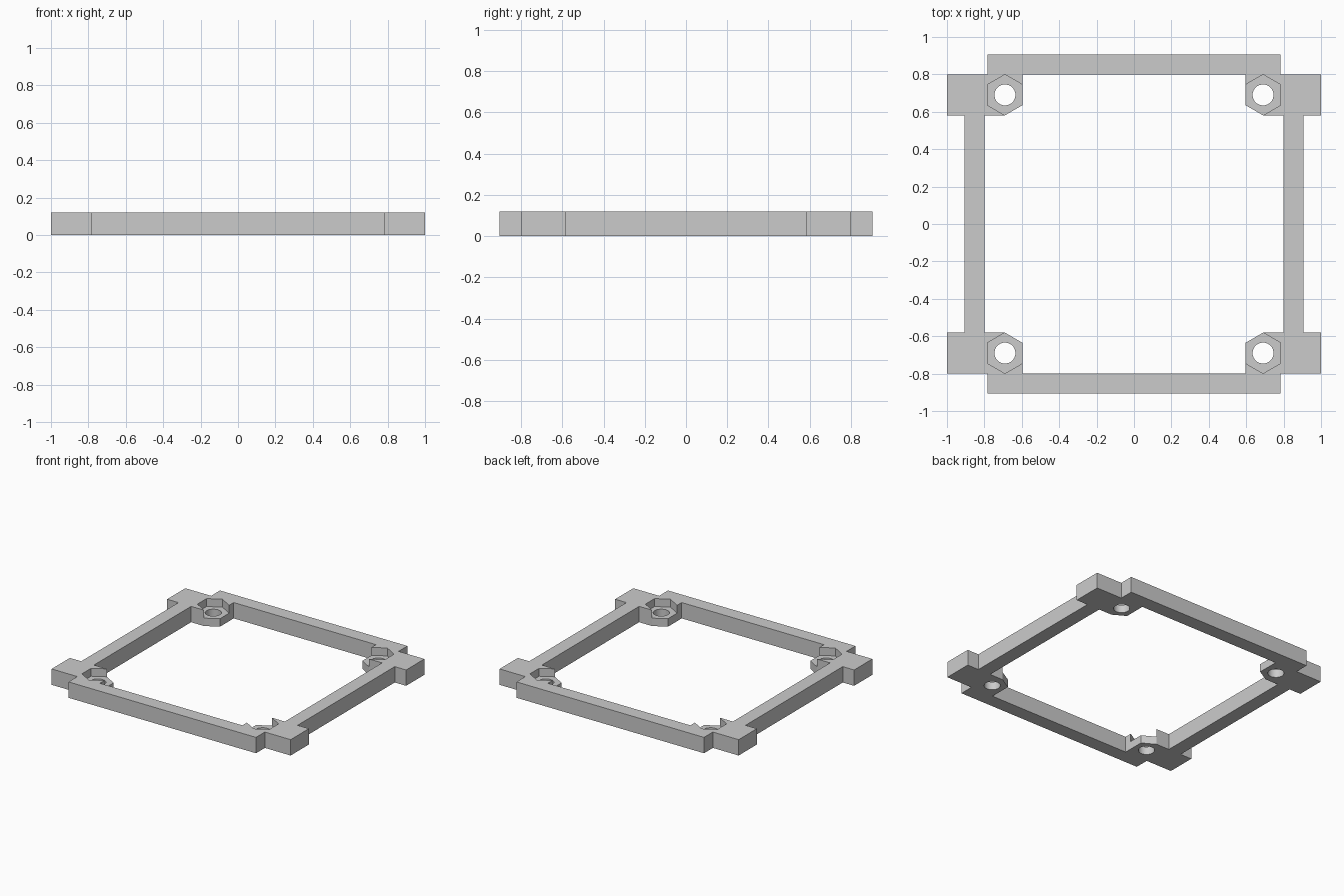
import bpy, bmesh, math

if "Cube" in bpy.data.objects:
    bpy.data.objects.remove(bpy.data.objects["Cube"], do_unlink=True)

HEIGHT = 0.12       # frame thickness
FLOOR = 0.06        # bottom of the nut pockets
C = 0.69            # screw centre, same in x and y
R = 0.109           # nut corner radius
A = R * math.cos(math.pi / 6)
HOLE = 0.056
LOW, HIGH = C - R, C + R
RAIL = 0.905        # outer side of the rails

grey = bpy.data.materials.new("plain grey")
grey.use_nodes = True
colour = (0.6, 0.6, 0.6, 1)
grey.diffuse_color = colour
grey.node_tree.nodes["Principled BSDF"].inputs["Base Color"].default_value = colour


def prism(name, loops, z0, z1):
    """Extrude one or more closed outlines from z0 to z1."""
    bm = bmesh.new()
    for loop in loops:
        face = bm.faces.new([bm.verts.new((x, y, z0)) for x, y in loop])
        top = bmesh.ops.extrude_face_region(bm, geom=[face])["geom"]
        for v in top:
            if isinstance(v, bmesh.types.BMVert):
                v.co.z = z1
    bmesh.ops.recalc_face_normals(bm, faces=bm.faces)
    mesh = bpy.data.meshes.new(name)
    bm.to_mesh(mesh)
    bm.free()
    mesh.materials.append(grey)
    obj = bpy.data.objects.new(name, mesh)
    bpy.context.collection.objects.link(obj)
    return obj


def mirror_quarter(q):
    """Turn a first-quadrant path (top to side) into a full closed outline."""
    return (q + [(x, -y) for x, y in reversed(q)]
            + [(-x, -y) for x, y in q] + [(-x, y) for x, y in reversed(q)])


def four(loop):
    return [[(sx * x, sy * y) for x, y in loop] for sx in (1, -1) for sy in (1, -1)]


# Frame outline with four rails and corner ears
outer = mirror_quarter([(C + A, RAIL), (C + A, HIGH), (1, HIGH), (1, LOW), (RAIL, LOW)])
frame = prism("mounting_frame", [outer], 0, HEIGHT)

# Central opening, following the nut seats
inner = mirror_quarter([(C - A, HIGH), (C - A, C - R / 2), (C, LOW), (HIGH, LOW)])
opening = prism("opening_cutter", [inner], -0.1, HEIGHT + 0.1)

# Hexagonal nut pockets, open towards the middle
pocket = [(0.5, C + R / 2), (C - A, C + R / 2), (C, HIGH), (C + A, C + R / 2),
          (C + A, C - R / 2), (C, LOW), (C, 0.5), (0.5, 0.5)]
pockets = prism("pocket_cutter", four(pocket), FLOOR, HEIGHT + 0.1)

# Round screw holes
circle = [(C + HOLE * math.cos(i * math.tau / 32), C + HOLE * math.sin(i * math.tau / 32))
          for i in range(32)]
holes = prism("hole_cutter", four(circle), -0.1, HEIGHT + 0.1)

# Cut the frame and discard the cutters
bpy.context.view_layer.objects.active = frame
for cutter in (opening, pockets, holes):
    cutter.hide_render = True
    mod = frame.modifiers.new("cut", "BOOLEAN")
    mod.operation = "DIFFERENCE"
    mod.solver = "EXACT"
    mod.object = cutter
    bpy.ops.object.modifier_apply(modifier=mod.name)
    bpy.data.objects.remove(cutter, do_unlink=True)

bpy.ops.object.select_all(action="DESELECT")
frame.select_set(True)
bpy.ops.object.shade_smooth_by_angle(angle=math.radians(30))
